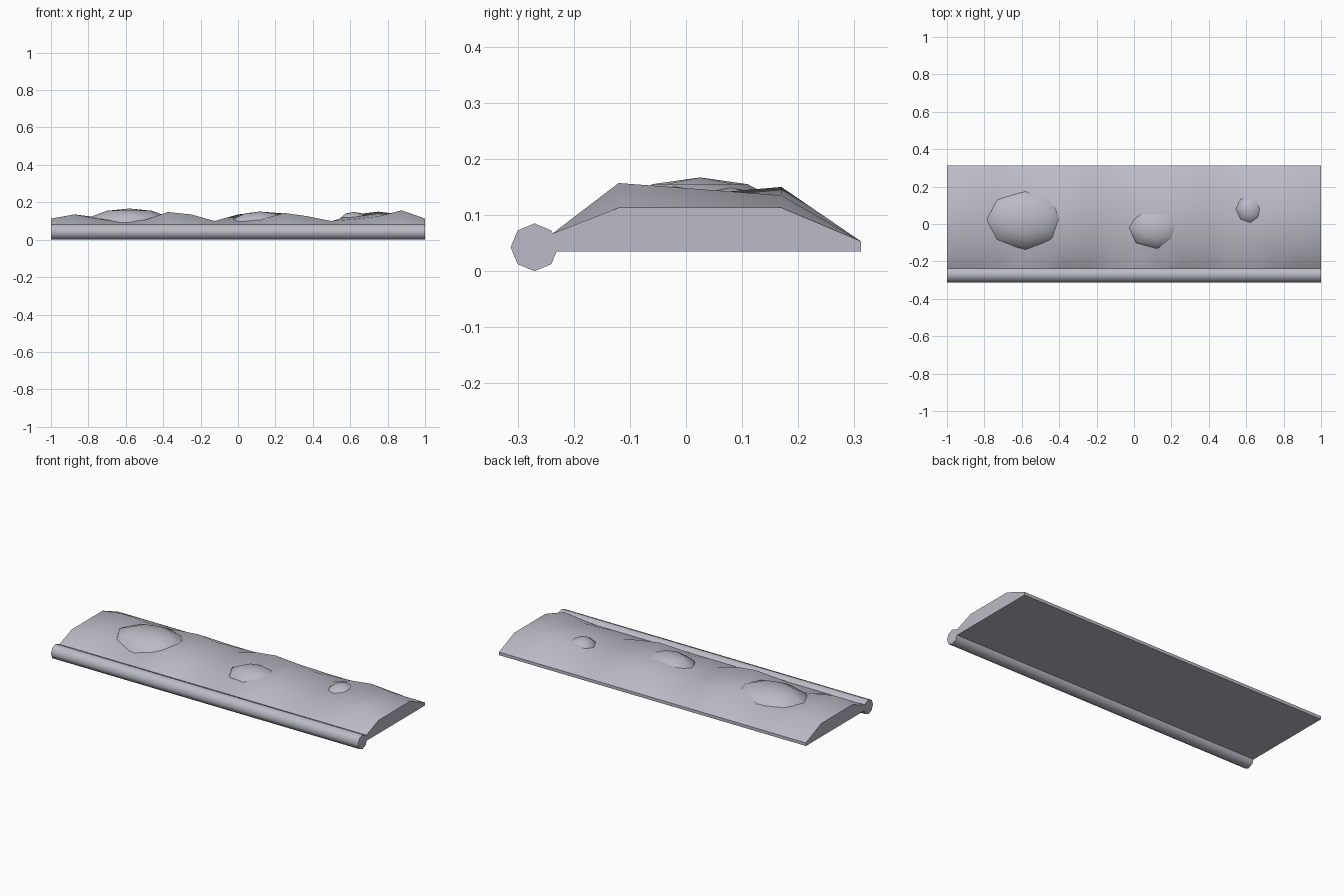
import bpy, bmesh, math
from mathutils import Matrix, Vector

if "Cube" in bpy.data.objects:
    bpy.data.objects.remove(bpy.data.objects["Cube"])

stone = bpy.data.materials.new("pale grey")
stone.diffuse_color = (0.50, 0.50, 0.57, 1)
stone.use_nodes = True
stone.node_tree.nodes["Principled BSDF"].inputs["Base Color"].default_value = stone.diffuse_color


def finish(name, bm, angle=50):
    bmesh.ops.recalc_face_normals(bm, faces=bm.faces[:])
    me = bpy.data.meshes.new(name)
    bm.to_mesh(me)
    bm.free()
    me.materials.append(stone)
    for p in me.polygons:
        p.use_smooth = True
    me.set_sharp_from_angle(angle=math.radians(angle))
    ob = bpy.data.objects.new(name, me)
    bpy.context.collection.objects.link(ob)
    return ob


def loft(name, sections):
    """Join closed sections of equal point count and cap both ends."""
    bm = bmesh.new()
    rings = [[bm.verts.new(p) for p in s] for s in sections]
    n = len(rings[0])
    for a, b in zip(rings, rings[1:]):
        for i in range(n):
            j = (i + 1) % n
            bm.faces.new((a[i], a[j], b[j], b[i]))
    bm.faces.new(rings[0])
    bm.faces.new(rings[-1])
    return finish(name, bm)


# Bank: constant footprint, with two undulating crest lines along its length
front = [.113, .135, .112, .092, .105, .148, .135, .100, .092,
         .110, .143, .125, .100, .110, .125, .157, .113]
back = [.113, .130, .120, .115, .130, .140, .125, .100, .135,
        .150, .140, .120, .100, .135, .150, .135, .113]
sections = []
for i, (f, b) in enumerate(zip(front, back)):
    x = -1 + i * 0.125
    sections.append([(x, -.235, .035), (x, -.238, .067), (x, -.12, f),
                     (x, .17, b), (x, .312, .053), (x, .312, .035)])
loft("earth_bank", sections)

# Octagonal edging rail along the front
rail = [[(x, -.27 + .0425 * math.cos(k * math.pi / 4),
          .0425 + .0425 * math.sin(k * math.pi / 4)) for k in range(8)]
        for x in (-1, 1)]
loft("edging_rail", rail)


# Half-buried boulders
def boulder(name, centre, radii):
    bm = bmesh.new()
    m = Matrix.Translation(Vector(centre)) @ Matrix.Diagonal((*radii, 1))
    bmesh.ops.create_uvsphere(bm, u_segments=8, v_segments=6, radius=1, matrix=m)
    # keep every boulder above the underside of the bank
    for v in bm.verts:
        v.co.z = max(v.co.z, .045)
    bmesh.ops.remove_doubles(bm, verts=bm.verts[:], dist=.0005)
    return finish(name, bm, 60)


boulder("large_boulder", (-.58, .025, .077), (.24, .17, .090))
boulder("medium_boulder", (.12, -.02, .075), (.165, .125, .076))
boulder("small_boulder", (.62, .08, .085), (.085, .09, .064))
